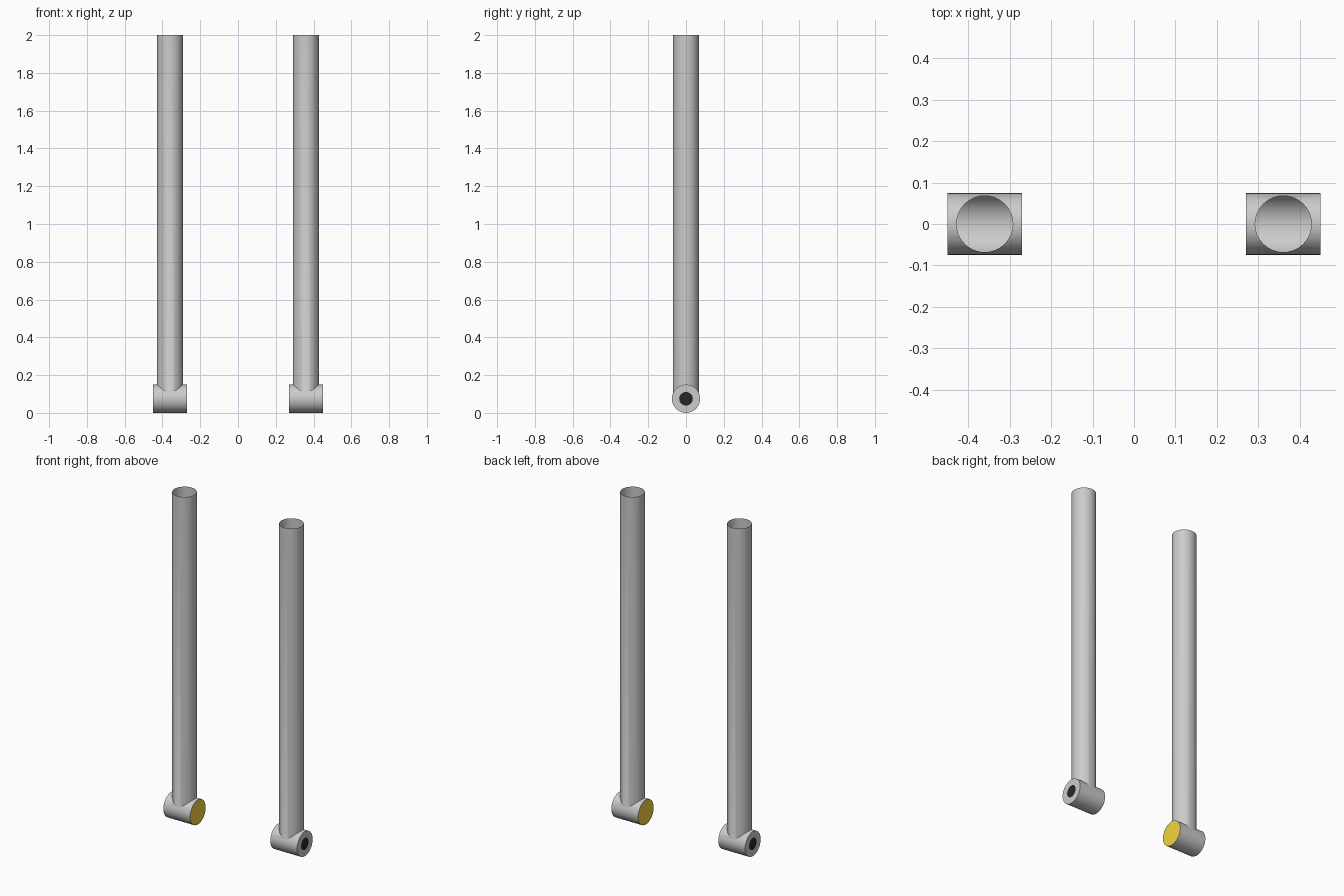
import bpy, bmesh
from math import pi, radians

if "Cube" in bpy.data.objects:
    bpy.data.objects.remove(bpy.data.objects["Cube"])

R_HUB, R_TUBE, R_BORE = 0.075, 0.068, 0.036
HALF, X, SIDES = 0.09, 0.36, 32


def material(name, color):
    m = bpy.data.materials.new(name)
    m.diffuse_color = color
    m.use_nodes = True
    m.node_tree.nodes["Principled BSDF"].inputs["Base Color"].default_value = m.diffuse_color
    return m


yellow = material("yellow", (0.9, 0.65, 0.05, 1))
dark = material("dark", (0.02, 0.02, 0.02, 1))


def cylinder(name, r, length, loc, rot=(0, 0, 0)):
    bpy.ops.mesh.primitive_cylinder_add(vertices=SIDES, radius=r, depth=length,
                                        location=loc, rotation=rot)
    o = bpy.context.object
    o.name = name
    bpy.ops.object.transform_apply(location=True, rotation=True, scale=True)
    return o


def disc(name, r, x, facing, mat):
    bpy.ops.mesh.primitive_circle_add(vertices=SIDES, radius=r, fill_type='NGON',
                                      location=(x, 0, R_HUB),
                                      rotation=(0, facing * pi / 2, 0))
    o = bpy.context.object
    o.name = name
    o.data.materials.append(mat)


for side, s in (("left", -1), ("right", 1)):
    # horizontal hub joined with the vertical tube into one hollow shell
    pole = cylinder(side + "_pole", R_HUB, 2 * HALF, (s * X, 0, R_HUB), (0, pi / 2, 0))
    tube = cylinder(side + "_tube_helper", R_TUBE, 2 - R_HUB,
                    (s * X, 0, (2 + R_HUB) / 2))
    mod = pole.modifiers.new("join", 'BOOLEAN')
    mod.operation, mod.solver, mod.object = 'UNION', 'EXACT', tube
    bpy.context.view_layer.objects.active = pole
    bpy.ops.object.modifier_apply(modifier=mod.name)
    bpy.data.objects.remove(tube)

    # open the tube top and the inner hub end, cut the bore in the outer end
    bm = bmesh.new()
    bm.from_mesh(pole.data)
    outer = [f for f in bm.faces if f.normal.x * s > 0.99
             and abs(f.calc_center_median().x - s * (X + HALF)) < 1e-3]
    bmesh.ops.inset_region(bm, faces=outer, thickness=R_HUB - R_BORE)
    remove = outer + [f for f in bm.faces if f.calc_center_median().z > 1.99
                      or abs(f.calc_center_median().x - s * (X - HALF)) < 1e-3]
    bmesh.ops.delete(bm, geom=remove, context='FACES')
    bm.to_mesh(pole.data)
    bm.free()
    bpy.ops.object.select_all(action='DESELECT')
    pole.select_set(True)
    bpy.context.view_layer.objects.active = pole
    bpy.ops.object.shade_smooth_by_angle(angle=radians(30))

    # yellow plate on the inner end, dark bore on the outer end
    disc(side + "_end_plate", R_HUB, s * (X - HALF), -s, yellow)
    disc(side + "_bore", R_BORE, s * (X + HALF), s, dark)
